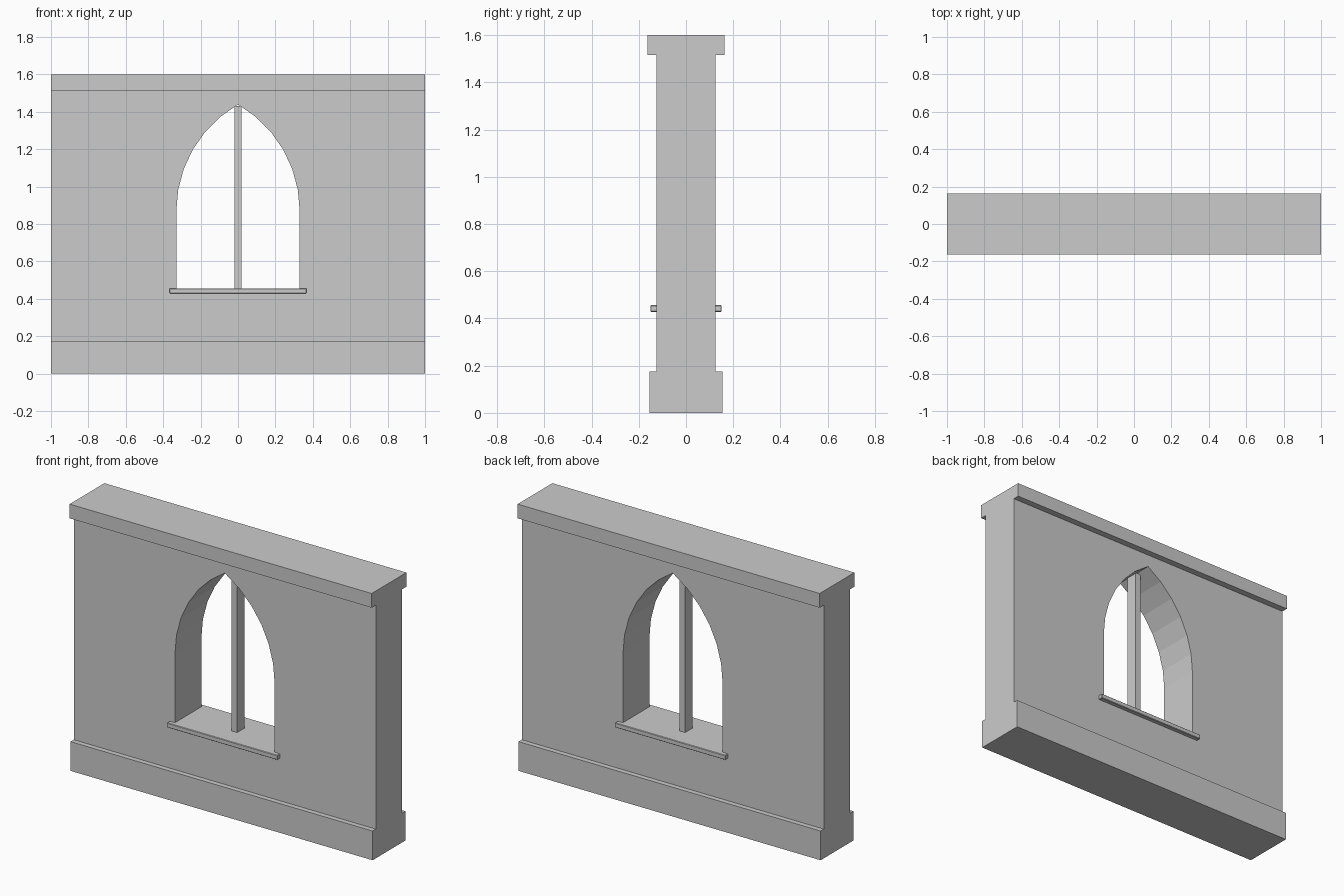
import bpy, bmesh
from math import sin, cos, radians

if "Cube" in bpy.data.objects:
    bpy.data.objects.remove(bpy.data.objects["Cube"])

HALF_W, SPRING, SILL_TOP = 0.33, 0.868, 0.456
BASE_TOP, CAP_BOTTOM, TOP = 0.175, 1.515, 1.6


def finish(name, bm):
    bmesh.ops.recalc_face_normals(bm, faces=bm.faces[:])
    mesh = bpy.data.meshes.new(name)
    bm.to_mesh(mesh)
    bm.free()
    ob = bpy.data.objects.new(name, mesh)
    bpy.context.collection.objects.link(ob)
    return ob


def box(name, half_x, half_y, z0, z1):
    bm = bmesh.new()
    bmesh.ops.create_cube(bm, size=1)
    for v in bm.verts:
        v.co.x *= 2 * half_x
        v.co.y *= 2 * half_y
        v.co.z = z0 if v.co.z < 0 else z1
    return finish(name, bm)


# Wall: right half outline around an equilateral pointed arch, then mirrored
radius = 2 * HALF_W
arch = [(radius * cos(radians(a)) - HALF_W, SPRING + radius * sin(radians(a)))
        for a in range(0, 61, 10)]
arch[-1] = (0, arch[-1][1])
floor = SILL_TOP - 0.012  # hidden inside the sill
outline = [(0, BASE_TOP), (1, BASE_TOP), (1, CAP_BOTTOM), (0, CAP_BOTTOM)]
outline += arch[::-1] + [(HALF_W, floor), (0, floor)]

bm = bmesh.new()
face = bm.faces.new([bm.verts.new((x, -0.125, z)) for x, z in outline])
ext = bmesh.ops.extrude_face_region(bm, geom=[face], use_keep_orig=True)
for v in ext["geom"]:
    if isinstance(v, bmesh.types.BMVert):
        v.co.y = 0.125
bmesh.ops.recalc_face_normals(bm, faces=bm.faces[:])
seam = [f for f in bm.faces if all(abs(v.co.x) < 1e-5 for v in f.verts)]
bmesh.ops.delete(bm, geom=seam, context='FACES')
bmesh.ops.triangulate(bm, faces=[f for f in bm.faces if len(f.verts) > 4])
wall = finish("wall", bm)
mirror = wall.modifiers.new("mirror", 'MIRROR')
mirror.use_clip = True

# Plinth and coping
box("plinth", 1, 0.155, 0, BASE_TOP)
box("coping", 1, 0.164, CAP_BOTTOM, TOP)

# Window sill running through the wall, with eased edges
sill = box("window_sill", 0.366, 0.151, 0.428, SILL_TOP)
bevel = sill.modifiers.new("eased_edges", 'BEVEL')
bevel.width = 0.003
bevel.segments = 1

# Central mullion
box("mullion", 0.019, 0.035, SILL_TOP - 0.01, 1.432)
